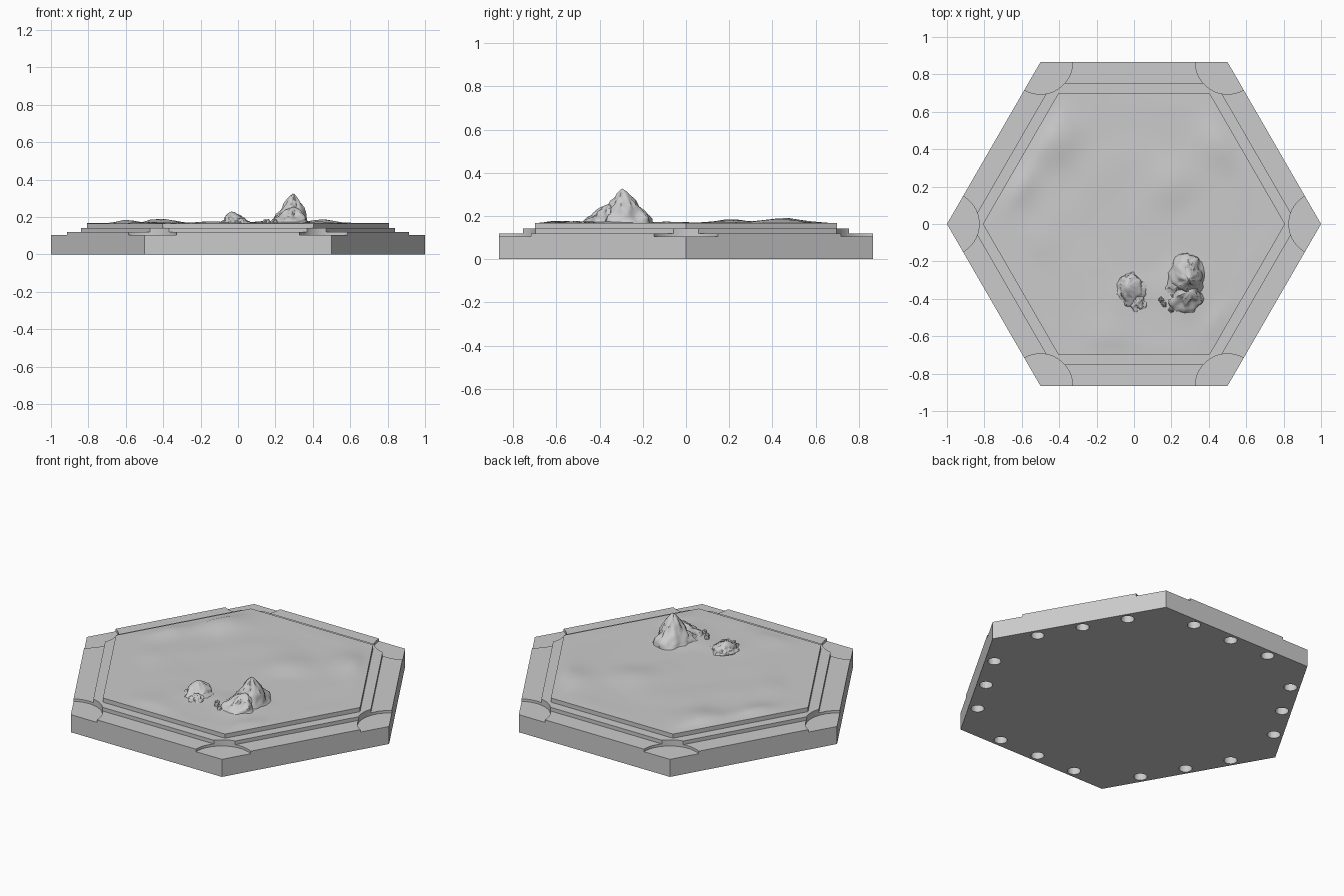
import bpy, bmesh
from math import sin, cos, pi, exp, radians
from mathutils import Vector, noise

if "Cube" in bpy.data.objects:
    bpy.data.objects.remove(bpy.data.objects["Cube"])

stone = bpy.data.materials.new("stone grey")
stone.use_nodes = True
stone.diffuse_color = (0.6, 0.6, 0.6, 1)
bsdf = next(n for n in stone.node_tree.nodes if n.type == 'BSDF_PRINCIPLED')
bsdf.inputs["Base Color"].default_value = (0.6, 0.6, 0.6, 1)


def finish(bm, name, smooth=None):
    """Turn a bmesh into a named object with the stone material."""
    bmesh.ops.recalc_face_normals(bm, faces=bm.faces)
    mesh = bpy.data.meshes.new(name)
    bm.to_mesh(mesh)
    bm.free()
    mesh.materials.append(stone)
    ob = bpy.data.objects.new(name, mesh)
    bpy.context.collection.objects.link(ob)
    bpy.ops.object.select_all(action='DESELECT')
    ob.select_set(True)
    bpy.context.view_layer.objects.active = ob
    if smooth:
        bpy.ops.object.shade_smooth_by_angle(angle=radians(smooth))
    return ob


def bridge(bm, a, b):
    for i in range(len(a)):
        j = (i + 1) % len(a)
        bm.faces.new((a[i], a[j], b[j], b[i]))


def hex_ring(radius, per_side):
    """Points round a hexagon with corners on the x axis."""
    corners = [Vector((cos(k * pi / 3), sin(k * pi / 3))) * radius for k in range(6)]
    return [corners[k].lerp(corners[(k + 1) % 6], i / per_side)
            for k in range(6) for i in range(per_side)]


# Stepped hexagonal base
bm = bmesh.new()
rings = [[bm.verts.new((p.x, p.y, z)) for p in hex_ring(r, 1)]
         for r, z in ((1, 0), (1, .12), (.872, .12), (.872, .142), (.808, .142), (.808, .16))]
for lower, upper in zip(rings, rings[1:]):
    bridge(bm, lower, upper)
bm.faces.new(rings[0])
bm.faces.new(rings[-1])
base = finish(bm, "hex_base")

# Round corner notches and magnet holes under each edge
bm = bmesh.new()


def add_cutter(centre, radius, low, high, segments):
    made = bmesh.ops.create_cone(bm, cap_ends=True, segments=segments, radius1=radius,
                                 radius2=radius, depth=high - low)
    bmesh.ops.translate(bm, verts=made["verts"],
                        vec=(centre.x, centre.y, (low + high) / 2))


for k in range(6):
    add_cutter(Vector((cos(k * pi / 3), sin(k * pi / 3))), .172, .105, .25, 64)
    a = (k + .5) * pi / 3
    for offset in (-.26, 0, .26):
        add_cutter(Vector((cos(a), sin(a))) * .815 + Vector((-sin(a), cos(a))) * offset,
                   .036, -.05, .06, 24)
cutter = finish(bm, "notch_and_hole_cutter")
cutter.hide_render = True
cut = base.modifiers.new("cuts", 'BOOLEAN')
cut.operation = 'DIFFERENCE'
cut.solver = 'EXACT'
cut.object = cutter
bpy.context.view_layer.objects.active = base
bpy.ops.object.modifier_apply(modifier=cut.name)
bpy.data.objects.remove(cutter)

# Rolling ground: x, y, spread, height of each mound
MOUNDS = ((-.6, .22, .09, .02), (-.42, .45, .12, .024), (.46, .43, .11, .02),
          (.2, .2, .13, .012), (-.15, -.6, .11, .008), (.46, -.53, .07, .014),
          (-.5, -.1, .1, .008), (.27, -.33, .14, .012), (0, -.36, .1, .008))


def ground_height(p, t):
    h = sum(m[3] * exp(-((p.x - m[0]) ** 2 + (p.y - m[1]) ** 2) / m[2] ** 2) for m in MOUNDS)
    h += .006 * noise.noise(Vector((p.x * 4, p.y * 4, .3)))
    return .167 + max(h, 0) * min(1, (1 - t) * 9)


bm = bmesh.new()
STEPS = 28
previous = None
for s in range(STEPS, 0, -1):
    t = s / STEPS
    ring = [bm.verts.new((p.x, p.y, ground_height(p, t))) for p in hex_ring(.808 * t, 10)]
    if previous:
        bridge(bm, previous, ring)
    else:
        skirt = [bm.verts.new((v.co.x, v.co.y, .16)) for v in ring]
        bridge(bm, skirt, ring)
    previous = ring
middle = bm.verts.new((0, 0, ground_height(Vector((0, 0)), 0)))
for i in range(len(previous)):
    bm.faces.new((previous[i], previous[(i + 1) % len(previous)], middle))
finish(bm, "ground", 35)


def rock(name, foot, size, peak, sharp, rough, seed):
    """Craggy mound: rings shrink from an oval foot up to an offset peak."""
    bm = bmesh.new()
    rows, segs = 14, 40
    previous = None
    for r in range(rows):
        t = r / rows
        ring = []
        for i in range(segs):
            a = 2 * pi * i / segs
            d = Vector((cos(a), sin(a), 0))
            crag = noise.fractal(d * 1.8 + Vector((seed, seed, t * 2.5)), 1, 2, 4)
            width = (1 - t) ** sharp * (1 + rough * crag)
            x = foot[0] + (peak[0] - foot[0]) * t + d.x * size[0] * width
            y = foot[1] + (peak[1] - foot[1]) * t + d.y * size[1] * width
            z = .162 + (peak[2] - .162) * t + .012 * crag * min(1, t * 4) * (1 - t)
            ring.append(bm.verts.new((x, y, z)))
        if previous:
            bridge(bm, previous, ring)
        previous = ring
    tip = bm.verts.new(peak)
    for i in range(segs):
        bm.faces.new((previous[i], previous[(i + 1) % segs], tip))
    finish(bm, name, 40)


# Tall crag with its shoulders, the low boulder and loose pebbles
rock("crag_peak", (.285, -.28), (.1, .125), (.295, -.295, .327), .75, .22, 1.3)
rock("crag_shoulder", (.27, -.39), (.105, .09), (.3, -.36, .255), .65, .28, 4.1)
rock("crag_left_spur", (.215, -.32), (.05, .085), (.235, -.32, .225), .6, .25, 7.7)
rock("low_boulder", (-.01, -.35), (.08, .095), (-.035, -.33, .23), .65, .22, 9.2)
rock("boulder_foot", (.02, -.42), (.05, .05), (.02, -.41, .195), .6, .25, 2.6)
for n, (x, y) in enumerate(((.145, -.405), (.16, -.43), (.2, -.46))):
    rock(f"pebble_{n + 1}", (x, y), (.016, .016), (x, y, .19), .5, .2, n + 11)
